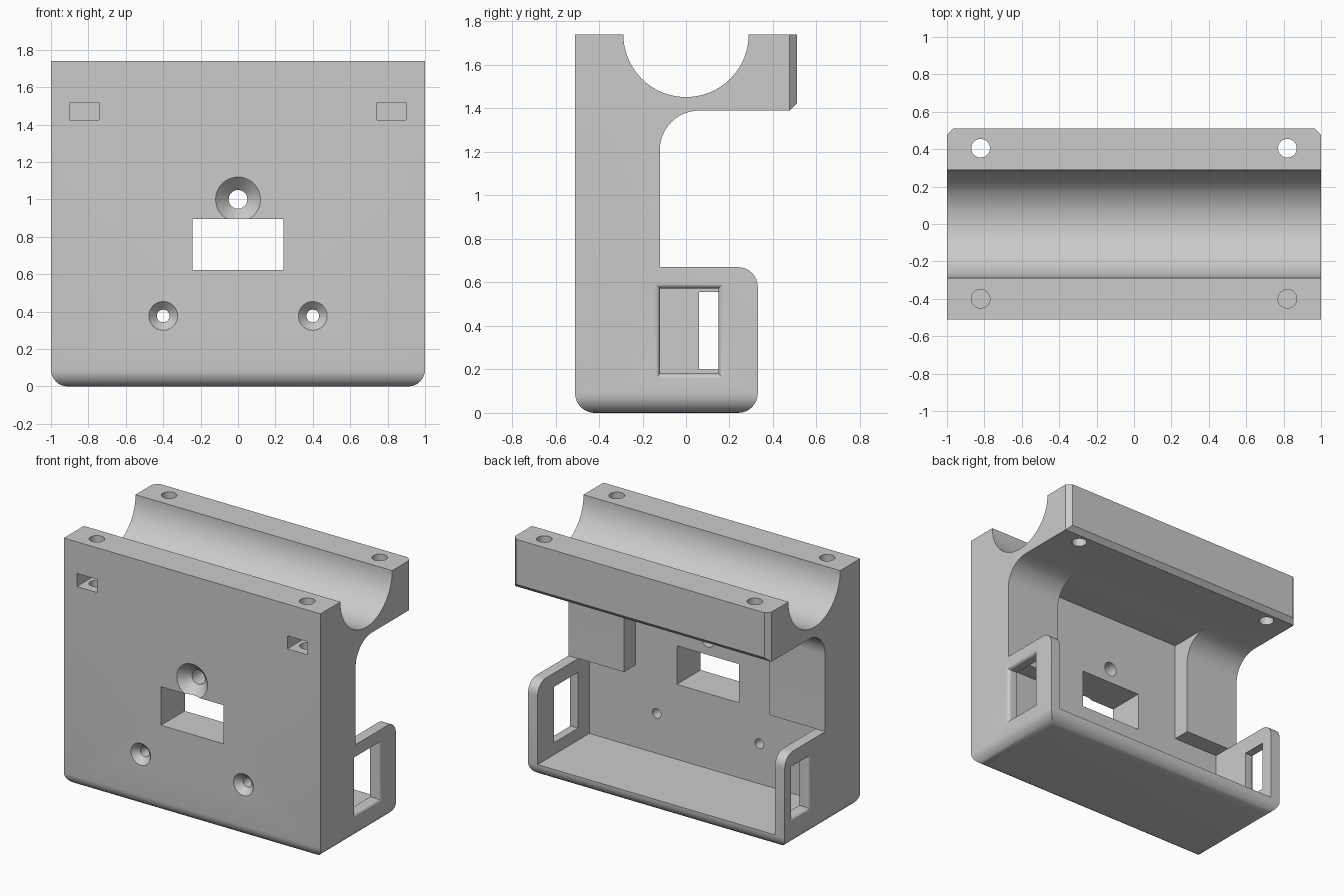
import bpy, bmesh
from math import sin, cos, pi, sqrt, radians

cube = bpy.data.objects.get("Cube")
if cube:
    bpy.data.objects.remove(cube, do_unlink=True)

grey = bpy.data.materials.new("plain grey")
grey.use_nodes = True
GREY = (0.60, 0.60, 0.60, 1)
grey.diffuse_color = GREY
grey.node_tree.nodes["Principled BSDF"].inputs["Base Color"].default_value = GREY


def loft(name, rings):
    """Closed solid through matching rings of points."""
    bm = bmesh.new()
    loops = [[bm.verts.new(p) for p in ring] for ring in rings]
    n = len(loops[0])
    for a, b in zip(loops, loops[1:]):
        for i in range(n):
            j = (i + 1) % n
            bm.faces.new((a[i], a[j], b[j], b[i]))
    bm.faces.new(loops[0])
    bm.faces.new(loops[-1])
    bmesh.ops.recalc_face_normals(bm, faces=bm.faces)
    mesh = bpy.data.meshes.new(name)
    bm.to_mesh(mesh)
    bm.free()
    mesh.materials.append(grey)
    obj = bpy.data.objects.new(name, mesh)
    bpy.context.collection.objects.link(obj)
    return obj


def arc(cy, cz, r, start, end, n):
    angles = [radians(start + (end - start) * i / n) for i in range(n + 1)]
    return [(cy + r * cos(a), cz + r * sin(a)) for a in angles]


def box(name, x0, x1, y0, y1, z0, z1):
    return loft(name, [[(x0, y0, z), (x1, y0, z), (x1, y1, z), (x0, y1, z)] for z in (z0, z1)])


def round_cutter(name, u, v, axis, stations, n=32):
    """Turned cutter along y or z; stations are (position, radius)."""
    rings = []
    for t, r in stations:
        circle = [(u + r * cos(2 * pi * i / n), v + r * sin(2 * pi * i / n)) for i in range(n)]
        rings.append([(a, t, b) if axis == "y" else (a, b, t) for a, b in circle])
    return loft(name, rings)


def window_cutter(name, side, y0, y1, z0, z1, r=0.025, steps=5):
    """Side window whose outer rim is rounded over."""
    stations = [(0.85, 0)]
    for i in range(steps + 1):
        a = pi / 2 * i / steps
        stations.append((1 - r + r * sin(a), r - r * cos(a)))
    stations.append((1.02, r))
    return loft(name, [[(side * x, y0 - o, z0 - o), (side * x, y1 + o, z0 - o),
                        (side * x, y1 + o, z1 + o), (side * x, y0 - o, z1 + o)]
                       for x, o in stations])


# Main body: side profile with cradle groove, neck fillet and lower tray
TOP, FRONT, BACK, LEDGE = 1.74, -0.51, 0.51, 1.39
profile = [(FRONT, 0), (0.33, 0)]
profile += arc(0.24, 0.58, 0.09, 0, 90, 8)
profile += [(-0.12, 0.67)]
profile += arc(0.06, 1.21, 0.18, 180, 90, 12)
profile += [(BACK, LEDGE), (BACK, TOP)]
profile += arc(0, TOP, 0.288, 0, -180, 40)
profile += [(FRONT, TOP)]
body = loft("bracket_body", [[(x, y, z) for y, z in profile] for x in (-1, 1)])

# Rounded underside and chamfered back of the ledge
bm = bmesh.new()
bm.from_mesh(body.data)
under = [e for e in bm.edges if all(v.co.z < 0.001 for v in e.verts)]
bmesh.ops.bevel(bm, geom=under, offset=0.09, segments=8, profile=0.5, affect="EDGES")
rear = [e for e in bm.edges if all(v.co.y > 0.505 for v in e.verts)
        and not all(v.co.z > 1.7 for v in e.verts)]
bmesh.ops.bevel(bm, geom=rear, offset=0.033, segments=1, affect="EDGES")
bmesh.ops.recalc_face_normals(bm, faces=bm.faces)
bm.to_mesh(body.data)
bm.free()

# Tray cavity, recess between the pillars and cable opening
cutters = [
    box("tray_cavity", -0.925, 0.925, -0.245, 0.6, 0.095, 0.671),
    box("pillar_recess", -0.567, 0.567, -0.245, 0.2, 0.4, LEDGE),
    box("cable_opening", -0.243, 0.243, -0.7, 0, 0.623, 0.895),
]
# Side windows
cutters.append(window_cutter("left_window", 1, -0.12, 0.15, 0.18, 0.573))
cutters.append(window_cutter("right_window", -1, 0.06, 0.24, 0.2, 0.555))
# Countersunk screw holes
cutters.append(round_cutter("upper_screw_hole", 0, 1.0, "y",
                            [(-0.52, 0.13), (-0.44, 0.05), (0, 0.05)]))
for s in (-1, 1):
    cutters.append(round_cutter("lower_screw_hole", s * 0.4, 0.377, "y",
                                [(-0.52, 0.087), (-0.467, 0.034), (0, 0.034)]))
    # Clamp bolt holes and nut slots
    cutters.append(round_cutter("back_bolt_hole", s * 0.82, 0.405, "z", [(1.2, 0.05), (1.9, 0.05)]))
    cutters.append(round_cutter("front_bolt_hole", s * 0.82, -0.4, "z", [(1.33, 0.05), (1.9, 0.05)]))
    cutters.append(box("nut_slot", s * 0.82 - 0.078, s * 0.82 + 0.078, -0.7, -0.32, 1.425, 1.517))

for cutter in cutters:
    cutter.hide_render = True
    mod = body.modifiers.new(cutter.name, "BOOLEAN")
    mod.operation = "DIFFERENCE"
    mod.solver = "EXACT"
    mod.object = cutter

bpy.ops.object.select_all(action="DESELECT")
body.select_set(True)
bpy.context.view_layer.objects.active = body
for mod in list(body.modifiers):
    bpy.ops.object.modifier_apply(modifier=mod.name)
for cutter in cutters:
    bpy.data.objects.remove(cutter, do_unlink=True)
bpy.ops.object.shade_smooth_by_angle(angle=radians(30))
